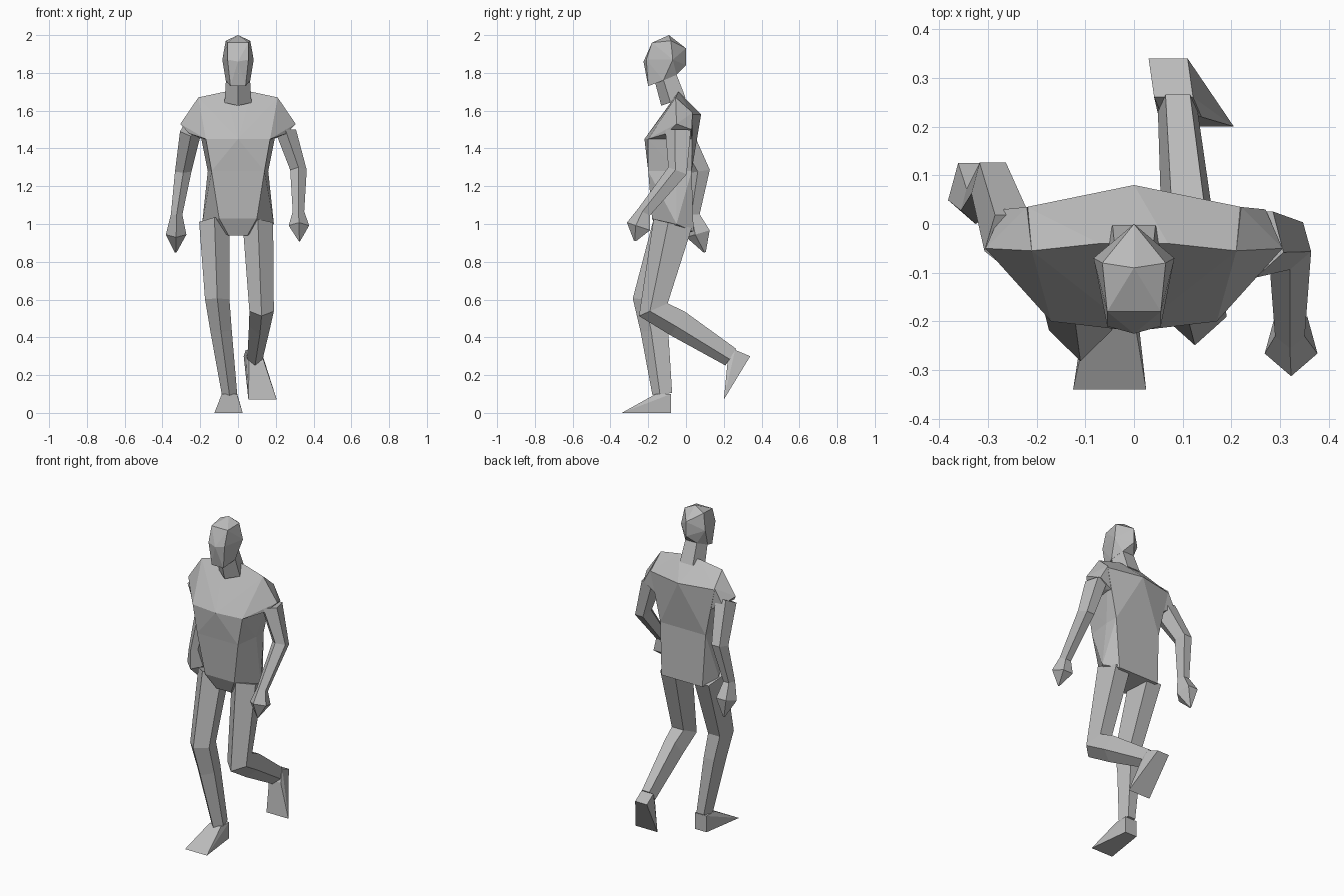
import bpy, bmesh
from math import sin, cos, tau
from mathutils import Vector

default_cube = bpy.data.objects.get("Cube")
if default_cube:
    bpy.data.objects.remove(default_cube, do_unlink=True)

grey = bpy.data.materials.new("plain grey")
grey.use_nodes = True
grey.diffuse_color = (.5, .5, .5, 1)
grey.node_tree.nodes["Principled BSDF"].inputs["Base Color"].default_value = grey.diffuse_color

across = Vector((1, 0, 0))


def finish(name, bm):
    """Turn a bmesh into a flat-shaded grey object."""
    bmesh.ops.recalc_face_normals(bm, faces=bm.faces)
    mesh = bpy.data.meshes.new(name)
    bm.to_mesh(mesh)
    bm.free()
    mesh.materials.append(grey)
    part = bpy.data.objects.new(name, mesh)
    bpy.context.collection.objects.link(part)


def hull(name, points):
    """Faceted solid wrapped around a few corner points."""
    bm = bmesh.new()
    for point in points:
        bm.verts.new(point)
    bmesh.ops.convex_hull(bm, input=bm.verts)
    loose = [vert for vert in bm.verts if not vert.link_faces]
    bmesh.ops.delete(bm, geom=loose, context='VERTS')
    finish(name, bm)


def mirrored(corners):
    """Corner points together with their reflections across the body."""
    return sorted({(side * x, y, z) for x, y, z in corners for side in (-1, 1)})


def limb(name, joints, widths, depth_ratio, sides=5):
    """Five-sided tube through the joints, with a ridge down its front."""
    bm = bmesh.new()
    previous = None
    last = len(joints) - 1
    for index, (joint, width) in enumerate(zip(joints, widths)):
        # Each ring is square to the average direction of its two bones
        direction = Vector()
        if index > 0:
            direction += (joint - joints[index - 1]).normalized()
        if index < last:
            direction += (joints[index + 1] - joint).normalized()
        backward = Vector((0, -direction.z, direction.y)).normalized()
        ring = []
        for corner in range(sides):
            angle = tau * corner / sides
            offset = across * sin(angle) - backward * cos(angle) * depth_ratio
            ring.append(bm.verts.new(joint + offset * width))
        if previous is None:
            bm.faces.new(ring)
        else:
            for a in range(sides):
                b = (a + 1) % sides
                bm.faces.new((previous[a], previous[b], ring[b], ring[a]))
        previous = ring
    bm.faces.new(previous)
    finish(name, bm)


def arm(name, side, elbow, wrist, fingertip):
    """Upper arm, forearm and mitten hand, hung from the shoulder."""
    deltoid = Vector((side * .25, -.035, 1.5))
    palm = wrist.lerp(fingertip, .5)
    joints = [deltoid, elbow, wrist, palm, fingertip]
    limb(name, joints, [.06, .046, .032, .057, .005], depth_ratio=1.25)


def shoulder(name, side):
    """Cap that carries the chest and back out to the upper arm."""
    corners = [(.21, -.055, 1.67), (.22, .035, 1.59), (.305, -.05, 1.53),
               (.26, -.1, 1.48), (.17, -.2, 1.45), (.19, .03, 1.45), (.27, .03, 1.5)]
    hull(name, [(side * x, y, z) for x, y, z in corners])


def leg(name, hip, knee, calf, ankle):
    limb(name, [hip, knee, calf, ankle], [.085, .068, .06, .043], depth_ratio=1.35)


def foot(name, ankle, heel, toe):
    """Wedge that widens from the ankle and heel to the toes."""
    along = (toe - heel).normalized() * .04
    spread = [(ankle + along, .04), (ankle - along, .04), (heel, .04), (toe, .075)]
    hull(name, [middle + across * half * side
                for middle, half in spread for side in (-1, 1)])


# Torso, pinched at the waist
waist = [(.14, -.2, 1.28), (.16, -.05, 1.28), (.155, .03, 1.28)]
breastbone, chest, upper_back = (0, -.22, 1.45), (.17, -.2, 1.45), (.22, .035, 1.58)
spine, shoulder_top, collar = (0, .08, 1.58), (.21, -.055, 1.67), (.07, -.04, 1.7)
hull("chest", mirrored(waist + [breastbone, chest, upper_back, spine, shoulder_top, collar]))

hem, hip_side, hip_back, crotch = (.1, -.18, 1.03), (.19, -.05, 1), (.14, .04, .96), (.05, -.14, .94)
hull("pelvis", mirrored(waist + [hem, hip_side, hip_back, crotch]))

# Head: chin, cheeks, nape, face ridge, temples, brow, back of skull, crown
hull("head", mirrored([
    (.04, -.2, 1.73), (.065, -.12, 1.76), (.04, -.05, 1.79),
    (0, -.225, 1.86), (.055, -.21, 1.87), (.083, -.07, 1.87),
    (.055, -.18, 1.96), (.065, -.08, 1.97),
    (0, 0, 1.93), (0, 0, 1.84), (0, -.09, 2)]))

limb("neck", [Vector((0, -.11, 1.8)), Vector((0, -.06, 1.65))], [.065, .075], depth_ratio=1)

# Swinging arms
shoulder("right_shoulder", -1)
arm("right_arm", -1, elbow=Vector((-.29, .08, 1.28)),
    wrist=Vector((-.325, .04, 1.05)), fingertip=Vector((-.33, .1, .85)))
shoulder("left_shoulder", 1)
arm("left_arm", 1, elbow=Vector((.32, -.04, 1.28)),
    wrist=Vector((.32, -.22, 1.06)), fingertip=Vector((.325, -.27, .91)))

# Standing leg
right_ankle = Vector((-.045, -.12, .1))
leg("right_leg", hip=Vector((-.125, -.06, 1)), knee=Vector((-.11, -.19, .6)),
    calf=Vector((-.09, -.16, .44)), ankle=right_ankle)
foot("right_foot", right_ankle, heel=Vector((-.045, -.08, 0)), toe=Vector((-.05, -.34, 0)))

# Bent leg, with the foot lifted behind
left_ankle = Vector((.09, .24, .3))
leg("left_leg", hip=Vector((.105, -.06, 1)), knee=Vector((.125, -.165, .55)),
    calf=Vector((.115, -.04, .48)), ankle=left_ankle)
foot("left_foot", left_ankle, heel=Vector((.07, .34, .3)), toe=Vector((.13, .2, .07)))
